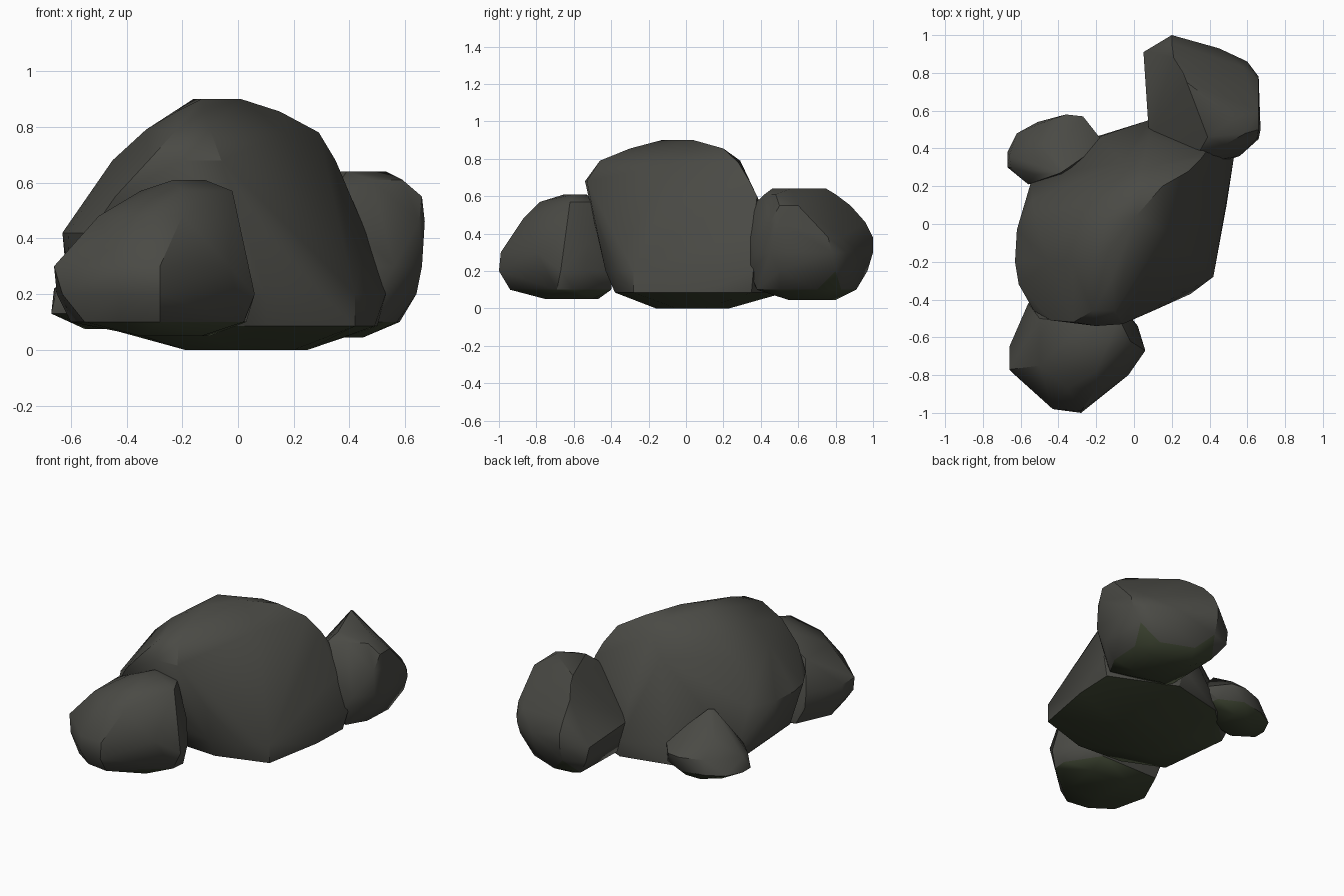
import bpy, bmesh, math


def make_material(name, rgb):
    mat = bpy.data.materials.new(name)
    mat.diffuse_color = (*rgb, 1.0)
    return mat


STONE = make_material("grey stone", (0.068, 0.068, 0.059))
MOSS = make_material("dark mossy underside", (0.045, 0.056, 0.030))


def rock(name, layers):
    """Convex boulder wrapped around rough outlines given per height."""
    bm = bmesh.new()
    for z, outline in layers.items():
        for x, y in outline:
            bm.verts.new((x, y, z))
    hull = bmesh.ops.convex_hull(bm, input=bm.verts)
    loose = {v for v in hull["geom_interior"] + hull["geom_unused"]
             if isinstance(v, bmesh.types.BMVert)}
    bmesh.ops.delete(bm, geom=list(loose), context='VERTS')
    bmesh.ops.recalc_face_normals(bm, faces=bm.faces)
    # mossy colour on faces that look down
    for f in bm.faces:
        f.material_index = 1 if f.normal.z < -0.6 else 0
    mesh = bpy.data.meshes.new(name)
    bm.to_mesh(mesh)
    bm.free()
    mesh.materials.append(STONE)
    mesh.materials.append(MOSS)
    obj = bpy.data.objects.new(name, mesh)
    bpy.context.collection.objects.link(obj)
    bpy.ops.object.select_all(action='DESELECT')
    obj.select_set(True)
    bpy.context.view_layer.objects.active = obj
    bpy.ops.object.shade_smooth_by_angle(angle=math.radians(35))
    return obj


# large middle boulder with a steep right face
rock("main_boulder", {
    0.0: [(-.19, -.1), (0, -.16), (.2, -.05), (.25, .1), (.1, .23), (-.15, .2)],
    0.085: [(-.45, -.25), (-.2, -.36), (.1, -.38), (.42, -.28), (.49, .1),
            (.5, .35), (.1, .53), (-.24, .45), (-.5, .2)],
    0.2: [(-.6, -.2), (-.5, -.38), (.1, -.43), (.3, -.37), (.42, -.28),
          (.53, .36), (.08, .55), (-.19, .46), (-.54, .24), (-.61, 0)],
    0.42: [(-.63, -.2), (-.62, -.03), (-.61, -.32), (-.53, -.46), (.1, -.46),
           (.46, .36), (.08, .46), (-.25, .31), (-.54, .13)],
    0.55: [(-.54, -.2), (-.44, -.51), (-.52, .02)],
    0.6: [(.38, .38)],
    0.68: [(-.45, -.2), (-.32, -.52), (-.2, -.54), (-.06, -.53), (.35, .34),
           (-.05, .33), (-.38, .1)],
    0.78: [(.17, -.04), (.29, .28)],
    0.79: [(-.33, -.2), (-.22, -.46), (-.1, -.46), (.04, .29), (-.3, .08)],
    0.855: [(-.22, -.2), (-.12, -.3), (.15, .2), (.03, .2)],
    0.9: [(-.16, .02), (.01, .04), (-.13, -.13)],
})

# front boulder
rock("front_boulder", {
    0.05: [(-.35, -.75), (-.13, -.75), (-.1, -.5), (-.35, -.47)],
    0.1: [(-.55, -.83), (-.42, -.92), (-.28, -.94), (.02, -.69), (.03, -.6),
          (-.1, -.4), (-.5, -.4), (-.6, -.62)],
    0.2: [(-.63, -.8), (-.43, -.98), (-.28, -1), (.06, -.67), (.02, -.54),
          (-.1, -.39), (-.55, -.42), (-.65, -.65)],
    0.3: [(-.66, -.77), (-.66, -.65), (-.43, -.98), (-.28, -.99),
          (-.03, -.8), (-.56, -.42)],
    0.35: [(0, -.52)],
    0.48: [(-.5, -.75), (-.35, -.87), (-.2, -.87), (-.5, -.5)],
    0.57: [(-.02, -.62), (-.08, -.5), (-.2, -.78), (-.35, -.6)],
    0.61: [(-.23, -.65), (-.22, -.53), (-.12, -.6)],
})

# back right boulder with a ridge running from back to front
rock("back_right_boulder", {
    0.045: [(.25, .8), (.4, .75), (.45, .55), (.25, .55)],
    0.1: [(.14, .87), (.3, .91), (.5, .83), (.58, .7), (.57, .5), (.5, .38),
          (.13, .47)],
    0.2: [(.07, .92), (.2, .97), (.45, .9), (.62, .8), (.64, .5), (.5, .34),
          (.38, .33), (.09, .45)],
    0.3: [(.05, .91), (.2, 1), (.45, .93), (.6, .86), (.66, .78), (.66, .45),
          (.56, .36), (.4, .32), (.08, .46)],
    0.38: [(.2, 1), (.58, .83), (.66, .76)],
    0.46: [(.2, .96), (.45, .82), (.67, .5), (.65, .45), (.38, .33)],
    0.55: [(.21, .88), (.66, .6), (.66, .5), (.33, .355)],
    0.61: [(.26, .8), (.59, .48), (.48, .42)],
    0.64: [(.28, .75), (.39, .46), (.53, .56)],
})

# small back left boulder
rock("small_boulder", {
    0.075: [(-.55, .42), (-.45, .5), (-.35, .5), (-.35, .35), (-.5, .3)],
    0.13: [(-.67, .38), (-.67, .3), (-.62, .48), (-.51, .54), (-.36, .57),
           (-.22, .5), (-.2, .4), (-.35, .25), (-.55, .22)],
    0.22: [(-.66, .36), (-.65, .3), (-.56, .21), (-.5, .53), (-.36, .58),
           (-.27, .57), (-.16, .43), (-.25, .33)],
    0.31: [(-.52, .26), (-.5, .42), (-.35, .47), (-.27, .36)],
    0.42: [(-.39, .27), (-.36, .29)],
})
